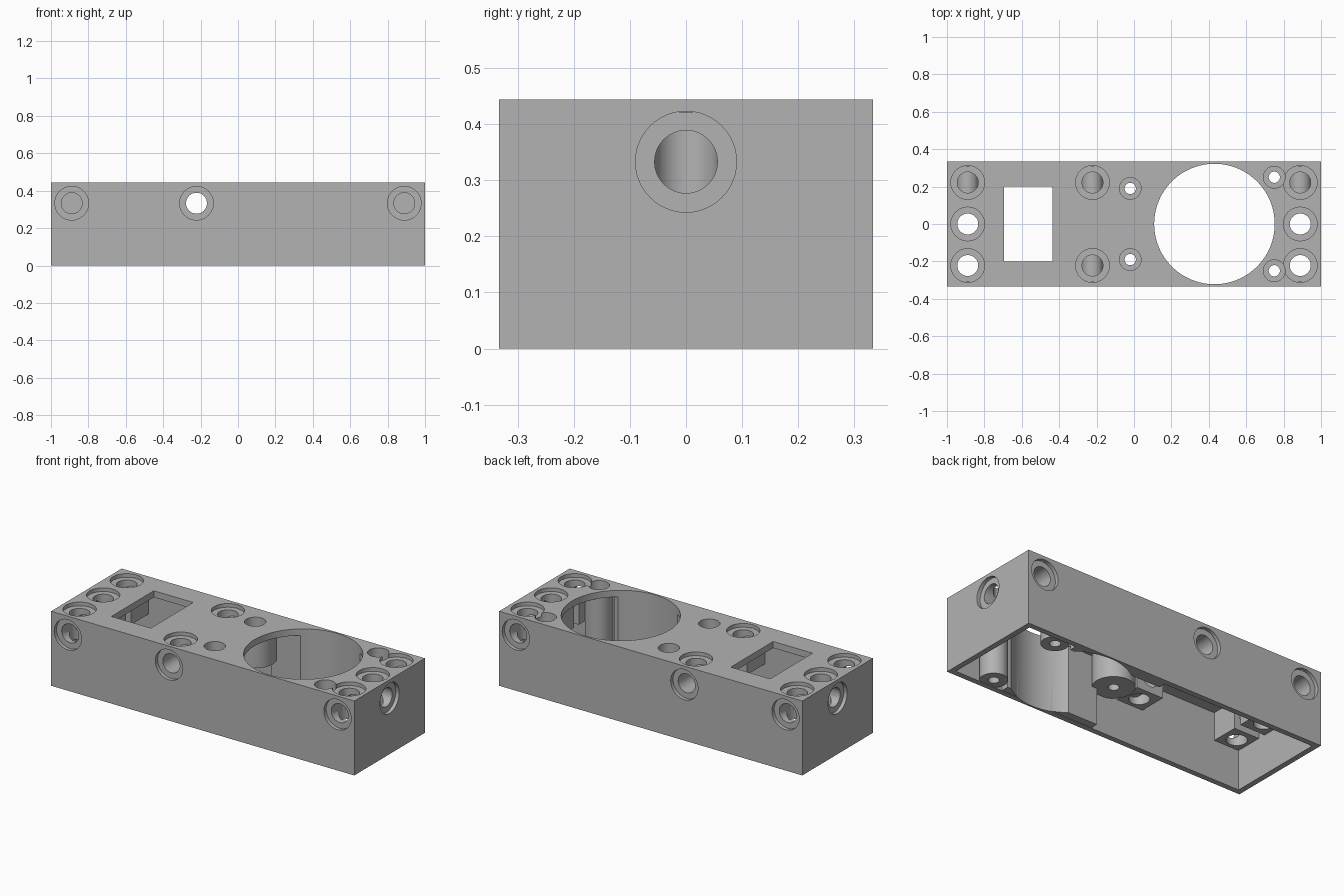
import bpy, math
from mathutils import Vector

if "Cube" in bpy.data.objects:
    bpy.data.objects.remove(bpy.data.objects["Cube"], do_unlink=True)

# Single plastic colour
grey = bpy.data.materials.new("plain_grey")
grey.use_nodes = True
colour = (0.45, 0.45, 0.45, 1)
grey.diffuse_color = colour
grey.node_tree.nodes["Principled BSDF"].inputs["Base Color"].default_value = colour

HEIGHT, HALF_W, WALL = 0.444, 0.333, 0.033
PITCH, END_X, BORE_Z = 0.222, 0.889, 0.333
BORE_R, RECESS_R, RECESS_D = 0.056, 0.09, 0.022
BLOCK_Z, PLATE_Z = 0.238, 0.405


def box(name, lo, hi):
    lo, hi = Vector(lo), Vector(hi)
    bpy.ops.mesh.primitive_cube_add(size=1, location=(lo + hi) / 2)
    ob = bpy.context.object
    ob.name = name
    ob.scale = hi - lo
    bpy.ops.object.transform_apply(location=True, rotation=True, scale=True)
    return ob


def rod(name, start, end, radius, sides=48):
    start, end = Vector(start), Vector(end)
    axis = end - start
    bpy.ops.mesh.primitive_cylinder_add(vertices=sides, radius=radius, depth=axis.length,
                                        location=(start + end) / 2)
    ob = bpy.context.object
    ob.name = name
    ob.rotation_euler = axis.to_track_quat('Z', 'Y').to_euler()
    bpy.ops.object.transform_apply(location=True, rotation=True, scale=True)
    return ob


def combine(tool, operation):
    mod = body.modifiers.new("combine", 'BOOLEAN')
    mod.operation, mod.solver, mod.object = operation, 'EXACT', tool
    bpy.context.view_layer.objects.active = body
    bpy.ops.object.modifier_apply(modifier=mod.name)
    bpy.data.objects.remove(tool, do_unlink=True)


def add(tool):
    combine(tool, 'UNION')


def cut(tool):
    combine(tool, 'DIFFERENCE')


def bore(surface, inward, depth):
    """Round bore with a wide shallow recess at the surface."""
    p, d = Vector(surface), Vector(inward)
    cut(rod("recess", p - d * 0.05, p + d * RECESS_D, RECESS_R))
    cut(rod("bore", p - d * 0.05, p + d * depth, BORE_R))


# Hollow shell, open underneath
body = box("housing", (-1, -HALF_W, 0), (1, HALF_W, HEIGHT))
cut(box("cavity", (-1 + WALL, -HALF_W + WALL, -0.1), (1 - WALL, HALF_W - WALL, PLATE_Z)))

# Square blocks around the pin bores
pins = [(x, y) for x in (-END_X, END_X) for y in (-PITCH, 0, PITCH)]
pins += [(-PITCH, -PITCH), (-PITCH, PITCH)]
for x, y in pins:
    add(box("pin_block", (x - 0.088, y - 0.088, BLOCK_Z), (x + 0.088, y + 0.088, 0.425)))

# Screw posts and cradle rails, mirrored front to back
screws = [(-0.02, 0.19, 0.115, 0.22, 0.34), (0.75, 0.25, 0.076, 0.004, 0.2)]
for side in (-1, 1):
    for x, y, radius, low, seat in screws:
        add(rod("screw_post", (x, side * y, low), (x, side * y, 0.425), radius))
    ys = sorted((side * 0.255, side * 0.318))
    add(box("cradle_rail", (0.04, ys[0], 0.002), (0.65, ys[1], 0.425)))

# Large round opening and rectangular window
cut(rod("round_opening", (0.43, 0, -0.1), (0.43, 0, 0.6), 0.322, 128))
cut(box("window", (-0.695, -0.2, 0.35), (-0.435, 0.2, 0.6)))

# Vertical pin bores
for x, y in pins:
    bore((x, y, HEIGHT), (0, 0, -1), 0.3)

# Side and end pin bores
for side in (-1, 1):
    for x in (-END_X, -PITCH, END_X):
        bore((x, side * HALF_W, BORE_Z), (0, -side, 0), 0.22)
    bore((side, 0, BORE_Z), (-side, 0, 0), 0.112)
    # Screw holes with deep head recesses
    for x, y, radius, low, seat in screws:
        cut(rod("head_recess", (x, side * y, seat), (x, side * y, 0.6), 0.058))
        cut(rod("screw_hole", (x, side * y, -0.1), (x, side * y, 0.6), 0.03))

body.data.materials.clear()
body.data.materials.append(grey)
for face in body.data.polygons:
    face.material_index = 0
bpy.ops.object.select_all(action='DESELECT')
body.select_set(True)
bpy.context.view_layer.objects.active = body
bpy.ops.object.shade_smooth_by_angle(angle=math.radians(30))
